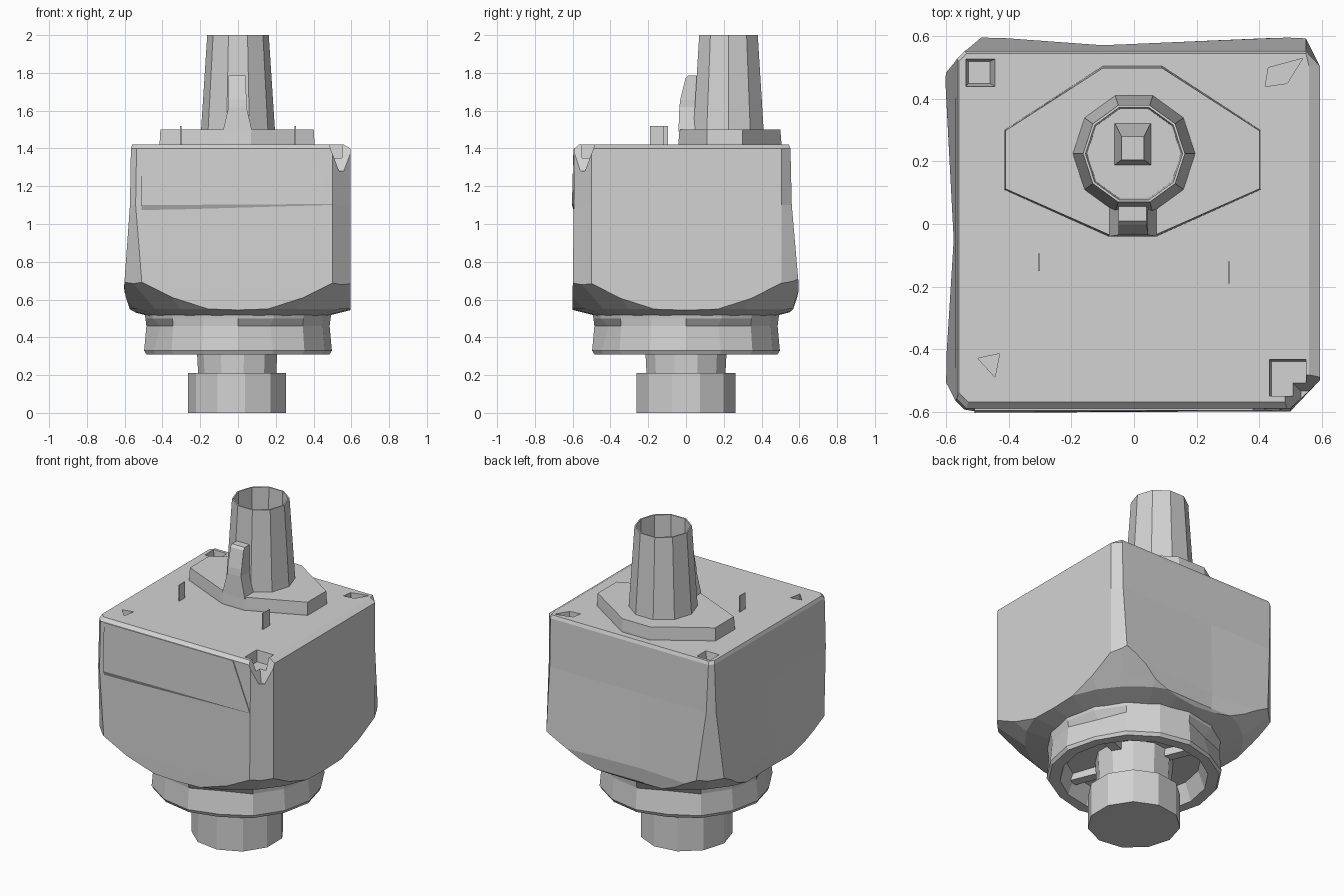
import bpy, bmesh, math
from mathutils import Vector

cube = bpy.data.objects.get("Cube")
if cube:
    bpy.data.objects.remove(cube, do_unlink=True)

grey = bpy.data.materials.new("plain grey")
grey.use_nodes = True
GREY = (0.65, 0.65, 0.65, 1)
grey.diffuse_color = GREY
grey.node_tree.nodes["Principled BSDF"].inputs["Base Color"].default_value = GREY


def loft(name, loops, caps=True):
    """Skin a stack of equally long point loops; optionally cap both ends."""
    bm = bmesh.new()
    rows = [[bm.verts.new(p) for p in loop] for loop in loops]
    n = len(rows[0])
    for low, high in zip(rows, rows[1:]):
        for i in range(n):
            j = (i + 1) % n
            bm.faces.new((low[i], low[j], high[j], high[i]))
    if caps:
        bm.faces.new(rows[0][::-1])
        bm.faces.new(rows[-1])
    bmesh.ops.recalc_face_normals(bm, faces=bm.faces)
    mesh = bpy.data.meshes.new(name)
    bm.to_mesh(mesh)
    bm.free()
    mesh.materials.append(grey)
    obj = bpy.data.objects.new(name, mesh)
    bpy.context.collection.objects.link(obj)
    return obj


def ring(r, z, sides, cy=0.0, notch=0.0, turn=0.0):
    """Regular loop; every fourth corner is pulled in by the notch amount."""
    pts = []
    for k in range(sides):
        a = 2 * math.pi * (k + turn) / sides
        rr = r - (notch if k % 4 == 1 else 0)
        pts.append((rr * math.cos(a), cy + rr * math.sin(a), z))
    return pts


def rect(x0, x1, y0, y1, z):
    return [(x0, y0, z), (x1, y0, z), (x1, y1, z), (x0, y1, z)]


def section(left, back, z, front_cut, back_cut, dip=0.0, front=-0.6, right=0.595):
    """Housing section: straight right and front, cut corners, left and back dip mid-way."""
    return [(left + front_cut, front, z), (0.5, front, z), (right, -0.5, z), (right, 0.505, z),
            (0.55, back, z), (-0.1, back - dip, z), (left + back_cut, back, z),
            (left, back - back_cut, z), (left + dip, -0.05, z), (left, front + front_cut, z)]


def boolean(obj, tool, operation):
    mod = obj.modifiers.new("cut", 'BOOLEAN')
    mod.operation, mod.solver, mod.object = operation, 'EXACT', tool
    bpy.context.view_layer.objects.active = obj
    bpy.ops.object.modifier_apply(modifier=mod.name)
    bpy.data.objects.remove(tool, do_unlink=True)


# Housing: left and back sides flare at the low corners, underside rounded like a nut
body = loft("housing", [
    section(-0.47, 0.5, 0.48, 0.08, 0.08),
    section(-0.58, 0.575, 0.55, 0.09, 0.11, dip=0.012),
    section(-0.605, 0.6, 0.64, 0.1, 0.12, dip=0.028),
    section(-0.572, 0.56, 1.1, 0.03, 0.04, front=-0.594),
    section(-0.567, 0.553, 1.4, 0.03, 0.025, front=-0.59),
    section(-0.56, 0.545, 1.42, 0.03, 0.025, front=-0.57, right=0.56)])
dome = loft("dome_cutter", [ring(r, z, 24) for r, z in
            ((0.46, 0.51), (0.62, 0.55), (0.68, 0.6), (0.79, 0.69), (0.95, 0.82), (0.95, 1.6))])
boolean(body, dome, 'INTERSECT')

# Corner screw pockets in the top, the front one opening out through the corner
boolean(body, loft("corner_cutter", [rect(0.535, 0.75, -0.75, -0.535, 1.28),
                                     rect(0.475, 0.75, -0.75, -0.475, 1.44)]), 'DIFFERENCE')
boolean(body, loft("pocket_cutter", [rect(0.44, 0.55, -0.55, -0.44, 1.35),
                                     rect(0.425, 0.55, -0.55, -0.425, 1.5)]), 'DIFFERENCE')
boolean(body, loft("pocket_cutter", [rect(-0.53, -0.46, 0.45, 0.52, 1.34),
                                     rect(-0.545, -0.43, 0.43, 0.535, 1.5)]), 'DIFFERENCE')
for pts in (((-0.5, -0.43), (-0.445, -0.49), (-0.43, -0.415)),
            ((0.42, 0.44), (0.49, 0.45), (0.54, 0.53), (0.43, 0.5))):
    tool = loft("hole_cutter", [[(x, y, z) for x, y in pts] for z in (1.36, 1.5)])
    boolean(body, tool, 'DIFFERENCE')

# Slim raised panel on the upper front
loft("front_panel", [
    [(-0.51, -0.593, 1.07), (0.5, -0.593, 1.1), (0.5, -0.58, 1.1), (-0.51, -0.58, 1.07)],
    [(-0.51, -0.604, 1.1), (0.5, -0.599, 1.106), (0.5, -0.58, 1.106), (-0.51, -0.58, 1.1)],
    [(-0.51, -0.596, 1.4), (0.38, -0.596, 1.4), (0.38, -0.57, 1.4), (-0.51, -0.57, 1.4)]])

# Lower collar: notched ring with a hollow underside
loft("lower_collar", [ring(r, z, 16, notch=n) for r, z, n in (
    (0.5, 0.56, 0), (0.49, 0.5, 0), (0.485, 0.46, 0.04), (0.497, 0.33, 0.015),
    (0.485, 0.31, 0.01), (0.42, 0.31, 0), (0.38, 0.42, 0), (0.15, 0.43, 0))], caps=False)
for k in range(4):
    a = math.radians(22.5 + 90 * k)
    d, s = Vector((math.cos(a), math.sin(a), 0)), Vector((-math.sin(a), math.cos(a), 0)) * 0.03
    corners = (d * 0.17 - s, d * 0.42 - s, d * 0.42 + s, d * 0.17 + s)
    loft("collar_rib", [[c + Vector((0, 0, z)) for c in corners] for z in (0.38, 0.46)])

# Neck and foot
loft("neck", [ring(0.21, 0.19, 11, turn=0.5), ring(0.225, 0.47, 11, turn=0.5)])
loft("foot", [ring(0.264, z, 11, turn=0.5) for z in (0, 0.21)])

# Top plate
outline = ((-0.415, 0.11), (-0.08, -0.04), (0.07, -0.04), (0.405, 0.11),
           (0.405, 0.3), (0.09, 0.505), (-0.1, 0.505), (-0.415, 0.3))
loft("top_plate", [[(x, y, z) for x, y in outline] for z in (1.39, 1.43)]
     + [[(x * 0.99, 0.23 + (y - 0.23) * 0.98, 1.5) for x, y in outline]])

# Open tube with a thin rim, and the tapered square spindle inside it
loft("tube", [ring(r, z, 10, 0.225) for r, z in (
    (0.197, 1.48), (0.194, 1.52), (0.163, 2.0), (0.155, 2.0), (0.15, 1.49))], caps=False)
loft("spindle", [rect(-0.063, 0.055, 0.188, 0.325, 1.49), rect(-0.04, 0.032, 0.205, 0.28, 1.66)])

# Rib on the front of the tube
loft("tube_rib", [rect(-0.08, 0.075, -0.04, 0.06, 1.49), rect(-0.05, 0.045, -0.035, 0.07, 1.62),
                  rect(-0.05, 0.045, -0.03, 0.07, 1.66), rect(-0.05, 0.04, -0.003, 0.07, 1.77),
                  rect(-0.05, 0.04, 0.01, 0.07, 1.785)])

# Two thin upright fins
for name, x, y0, y1 in (("right_fin", -0.303, -0.15, -0.095), ("left_fin", 0.303, -0.19, -0.12)):
    loft(name, [rect(x - 0.003, x + 0.003, y0, y1, z) for z in (1.4, 1.52)])
